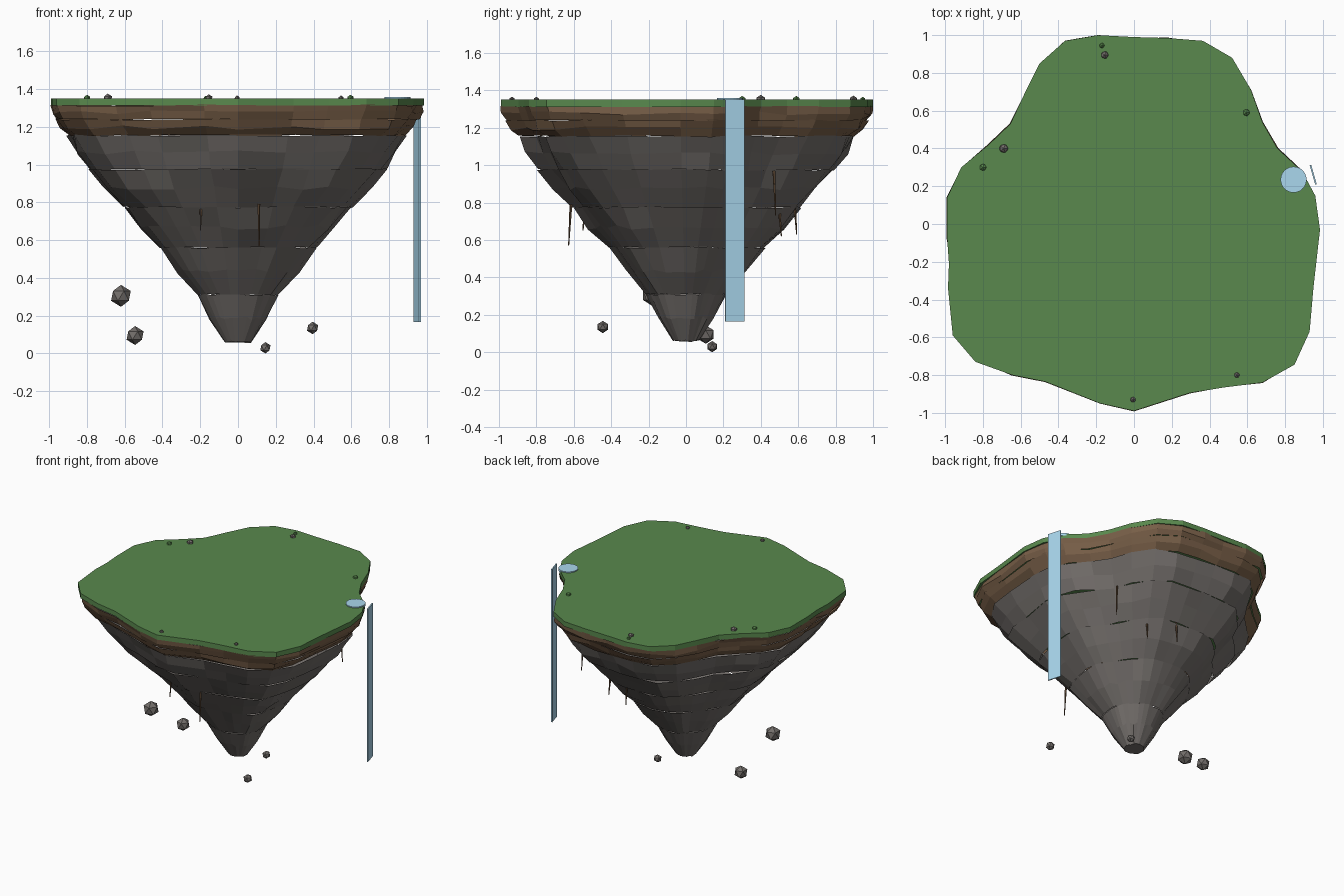
import bpy, bmesh, random
from math import atan2, hypot, cos, sin
from mathutils import Vector, Matrix

if "Cube" in bpy.data.objects:
    bpy.data.objects.remove(bpy.data.objects["Cube"])

random.seed(4)


def material(name, rgb):
    m = bpy.data.materials.new(name)
    m.diffuse_color = (*rgb, 1)
    m.use_nodes = True
    m.node_tree.nodes["Principled BSDF"].inputs["Base Color"].default_value = m.diffuse_color
    return m


GRASS = material("grass", (0.10, 0.25, 0.075))
DIRT = material("dirt", (0.19, 0.115, 0.065))
STONE = material("stone", (0.17, 0.155, 0.145))
ROOT = material("root", (0.13, 0.075, 0.04))
WATER = material("water", (0.40, 0.68, 0.85))


def finish(bm, name, mat):
    bmesh.ops.recalc_face_normals(bm, faces=bm.faces)
    me = bpy.data.meshes.new(name)
    bm.to_mesh(me)
    bm.free()
    me.materials.append(mat)
    ob = bpy.data.objects.new(name, me)
    bpy.context.collection.objects.link(ob)
    return ob


# Island outline seen from above, counter-clockwise
OUTLINE = [(.985, -.03), (.96, .15), (.89, .28), (.76, .40), (.68, .54), (.62, .71),
           (.52, .88), (.365, .97), (.175, .985), (0, .99), (-.19, 1.0), (-.365, .97),
           (-.50, .85), (-.58, .69), (-.655, .53), (-.77, .42), (-.915, .30),
           (-.99, .14), (-.99, -.07), (-.98, -.21), (-.985, -.34), (-.96, -.59),
           (-.84, -.73), (-.645, -.80), (-.47, -.835), (-.18, -.95), (0, -.99),
           (.295, -.895), (.48, -.865), (.68, -.84), (.85, -.745), (.93, -.57),
           (.95, -.34)]
POLAR = [(atan2(y, x), hypot(x, y)) for x, y in OUTLINE]


def ring(bm, z, scale, rough=0.0, zrough=0.0):
    """Outline ring that becomes rounder as it shrinks."""
    t = (1 - scale) * 0.85
    verts = []
    for a, r in POLAR:
        q = scale * (r * (1 - t) + 0.97 * t) * (1 + random.uniform(-rough, rough))
        verts.append(bm.verts.new((q * cos(a), q * sin(a),
                                   z + random.uniform(-zrough, zrough))))
    return verts


def bridge(bm, a, b):
    n = len(a)
    for i in range(n):
        j = (i + 1) % n
        bm.faces.new((a[i], a[j], b[j], b[i]))


# Grass slab
bm = bmesh.new()
top, low = ring(bm, 1.35, 1), ring(bm, 1.312, 1)
bridge(bm, low, top)
bm.faces.new(top)
bm.faces.new(low[::-1])
finish(bm, "grass_top", GRASS)


# Soil and rock strata: separate rough bands, open between layers
def band(name, z0, s0, z1, s1, mat, rough, cap=False):
    bm = bmesh.new()
    a = ring(bm, z0, s0, rough, 0.005)
    m = ring(bm, (z0 + z1) / 2, (s0 + s1) / 2 + 0.008, rough, 0.012)
    b = ring(bm, z1, s1, rough, 0.005)
    bridge(bm, m, a)
    bridge(bm, b, m)
    if cap:
        bm.faces.new(b)
    finish(bm, name, mat)


LEVELS = [(1.315, .995), (1.24, .97), (1.155, .905), (.975, .795), (.775, .615),
          (.56, .425), (.31, .22), (.06, .072)]
for i in range(len(LEVELS) - 1):
    (z0, s0), (z1, s1) = LEVELS[i], LEVELS[i + 1]
    soil = i < 2
    band(f"soil_layer_{i + 1}" if soil else f"rock_layer_{i - 1}", z0, s0, z1, s1,
         DIRT if soil else STONE, 0.01 if soil else 0.02, cap=i == len(LEVELS) - 2)


# Loose stones and bushes
def ball(name, loc, r, mat):
    bm = bmesh.new()
    bmesh.ops.create_icosphere(bm, subdivisions=1, radius=r,
                               matrix=Matrix.Translation(loc))
    finish(bm, name, mat)


for i, (x, y, z, r) in enumerate([(-.62, -.18, .305, .058), (-.545, .105, .095, .05),
                                  (.395, -.445, .135, .033), (.145, .14, .03, .03)]):
    ball(f"floating_rock_{i + 1}", (x, y, z), r, STONE)
for i, (x, y, r) in enumerate([(-.155, .895, .022), (-.69, .40, .026),
                               (.545, -.80, .016), (-.005, -.93, .016)]):
    ball(f"pebble_{i + 1}", (x, y, 1.35), r, STONE)
for i, (x, y, r) in enumerate([(-.17, .945, .015), (.595, .59, .02), (-.80, .30, .02)]):
    ball(f"bush_{i + 1}", (x, y, 1.35), r, GRASS)

# Hanging roots
for i, (x, y, z0, z1) in enumerate([(.11, -.615, .79, .57), (-.195, -.54, .79, .65),
                                    (.55, .47, .97, .73), (.10, .58, .80, .63),
                                    (.30, .50, .75, .62)]):
    a, b = Vector((x, y, z0)), Vector((x * 1.02, y * 1.02, z1))
    bm = bmesh.new()
    rot = (a - b).to_track_quat('Z', 'Y').to_matrix().to_4x4()
    bmesh.ops.create_cone(bm, cap_ends=True, segments=5, radius1=.003, radius2=.008,
                          depth=(a - b).length,
                          matrix=Matrix.Translation((a + b) / 2) @ rot)
    finish(bm, f"root_{i + 1}", ROOT)

# Spring pool
bm = bmesh.new()
bmesh.ops.create_cone(bm, cap_ends=True, segments=24, radius1=.069, radius2=.069,
                      depth=.02, matrix=Matrix.Translation((.845, .235, 1.348)))
finish(bm, "pool", WATER)

# Waterfall sheet
bm = bmesh.new()
bmesh.ops.create_cube(bm, size=1, matrix=Matrix.Translation((.949, .261, .758))
                      @ Matrix.Rotation(atan2(.105, -.030), 4, 'Z')
                      @ Matrix.Diagonal((.107, .009, 1.185, 1)))
finish(bm, "waterfall", WATER)
